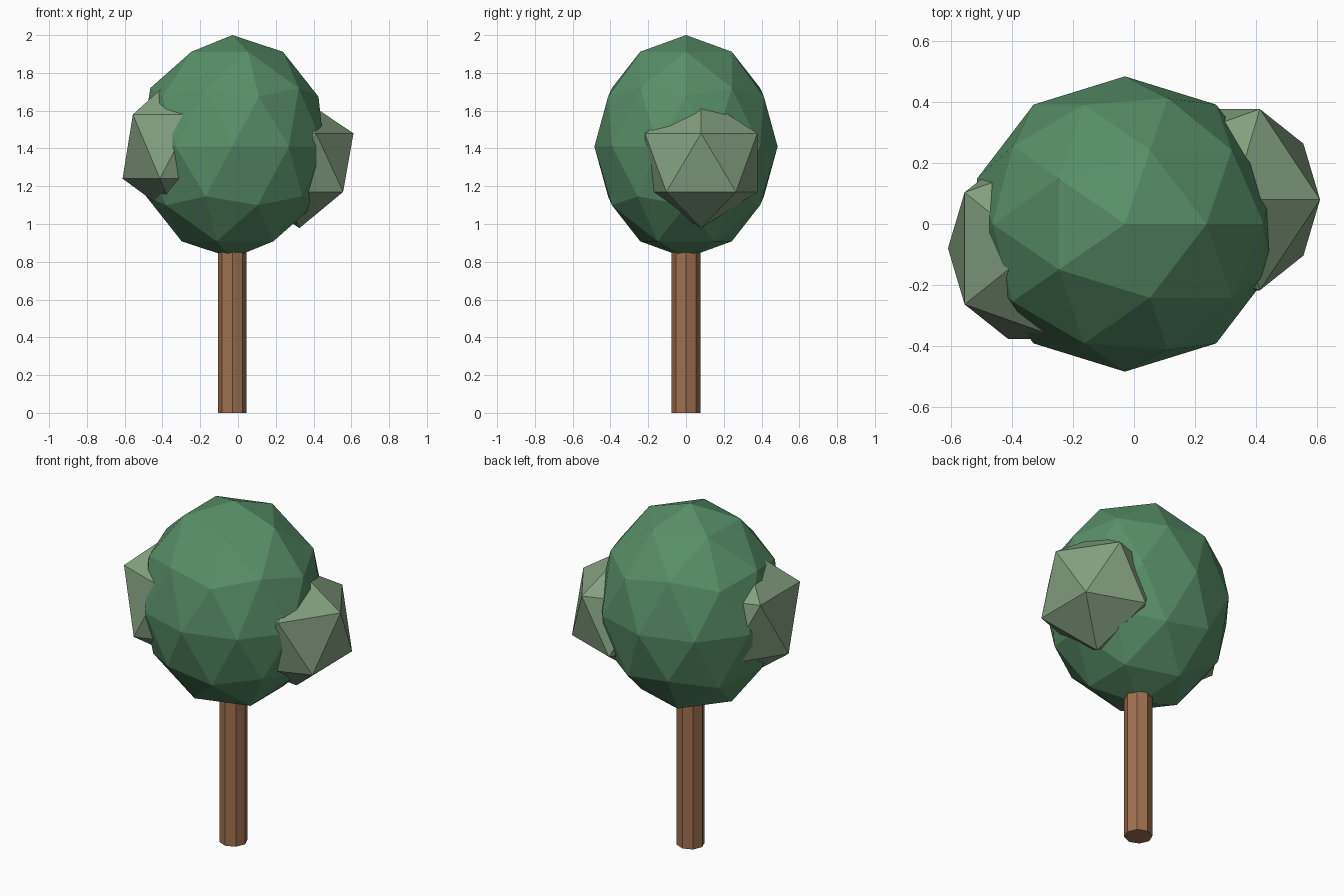
import bpy

if "Cube" in bpy.data.objects:
    bpy.data.objects.remove(bpy.data.objects["Cube"])


def material(name, rgb):
    mat = bpy.data.materials.new(name)
    mat.diffuse_color = (*rgb, 1.0)
    mat.use_nodes = True
    mat.node_tree.nodes["Principled BSDF"].inputs["Base Color"].default_value = mat.diffuse_color
    return mat


leaf_green = material("leaf green", (0.098, 0.275, 0.138))
pale_green = material("pale green", (0.231, 0.352, 0.216))
bark_brown = material("bark brown", (0.352, 0.165, 0.080))


def foliage(name, detail, centre, radii, mat):
    """Faceted ball of leaves, stretched to the given radii."""
    bpy.ops.mesh.primitive_ico_sphere_add(subdivisions=detail, radius=1, location=centre)
    ob = bpy.context.object
    ob.name = name
    ob.scale = radii
    bpy.ops.object.transform_apply(location=False, rotation=False, scale=True)
    ob.data.materials.append(mat)


# Main crown
foliage("crown", 2, (-0.03, 0, 1.41), (0.51, 0.485, 0.59), leaf_green)

# Smaller leaf clumps poking out at the sides
foliage("right_clump", 1, (0.325, 0.08, 1.325), (0.32, 0.35, 0.347), pale_green)
foliage("left_clump", 1, (-0.325, -0.08, 1.41), (0.32, 0.35, 0.38), pale_green)

# Eight-sided trunk, its top buried in the crown
height = 0.92
bpy.ops.mesh.primitive_cylinder_add(vertices=8, radius=0.076, depth=height,
                                    location=(-0.03, 0, height / 2))
trunk = bpy.context.object
trunk.name = "trunk"
trunk.data.materials.append(bark_brown)
